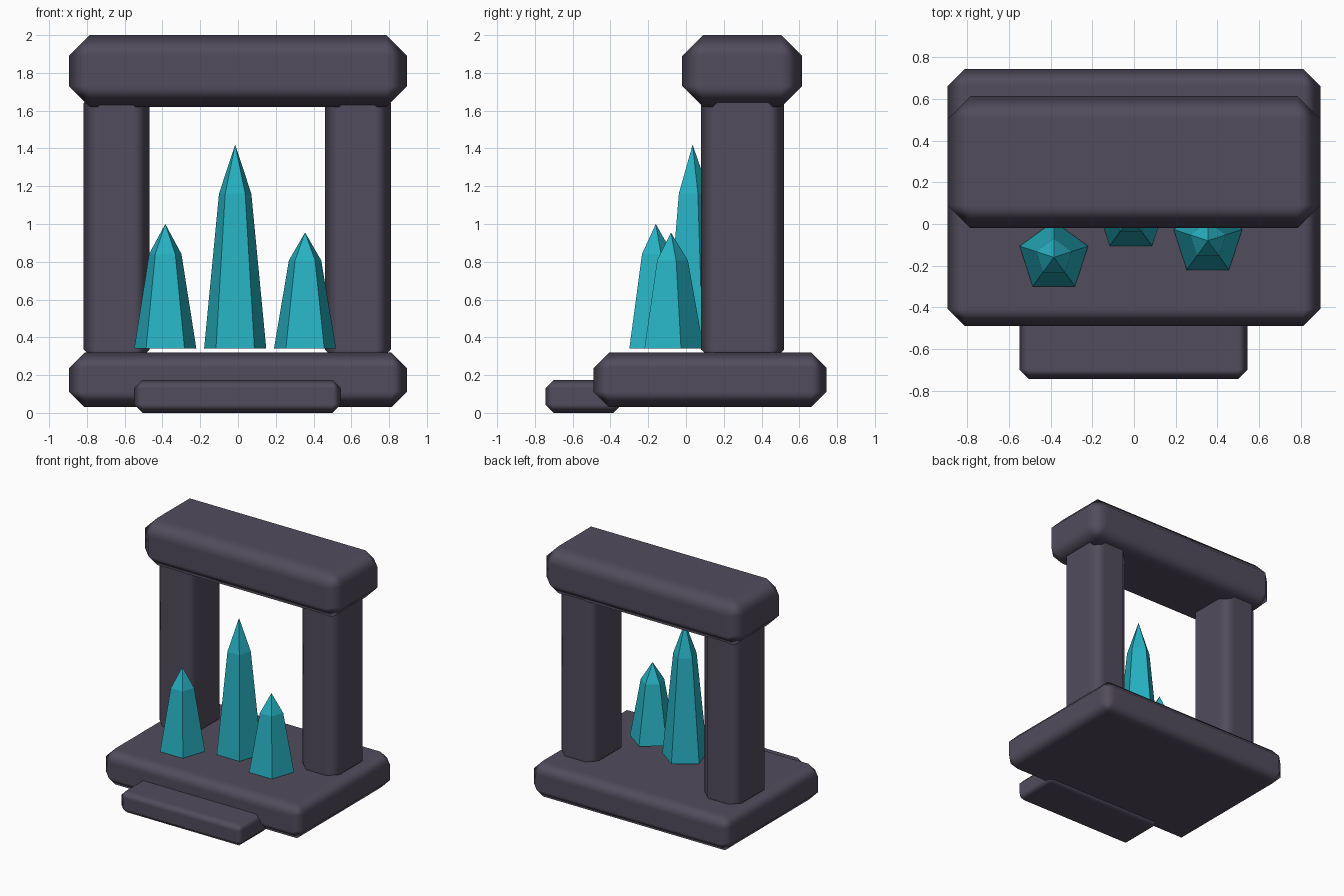
import bpy
import bmesh
from math import pi, sin, cos

if "Cube" in bpy.data.objects:
    bpy.data.objects.remove(bpy.data.objects["Cube"], do_unlink=True)


def make_material(name, rgb):
    mat = bpy.data.materials.new(name)
    mat.use_nodes = True
    colour = (*rgb, 1.0)
    mat.diffuse_color = colour
    mat.node_tree.nodes["Principled BSDF"].inputs["Base Color"].default_value = colour
    return mat


def add_object(name, bm, mat, smooth):
    bmesh.ops.recalc_face_normals(bm, faces=bm.faces)
    for face in bm.faces:
        face.smooth = smooth
    mesh = bpy.data.meshes.new(name)
    bm.to_mesh(mesh)
    bm.free()
    mesh.materials.append(mat)
    obj = bpy.data.objects.new(name, mesh)
    bpy.context.collection.objects.link(obj)
    return obj


def stone_block(name, x, y, z, bevel):
    """Chamfered block filling the given (min, max) ranges."""
    bm = bmesh.new()
    bmesh.ops.create_cube(bm, size=1)
    for v in bm.verts:
        v.co = [lo + (c + 0.5) * (hi - lo) for c, (lo, hi) in zip(v.co, (x, y, z))]
    obj = add_object(name, bm, stone, True)
    mod = obj.modifiers.new("Chamfer", "BEVEL")
    mod.width = bevel
    mod.segments = 1
    mod.harden_normals = True
    return obj


def crystal(name, x, y, tip):
    """Five-sided shard: tapering shaft with a pointed cap."""
    foot, sides = 0.34, 5
    shoulder = foot + 0.76 * (tip - foot)
    bm = bmesh.new()
    rings = []
    for radius, z in ((0.173, foot), (0.09, shoulder)):
        angles = [pi / 2 + 2 * pi * i / sides for i in range(sides)]
        rings.append([bm.verts.new((x + radius * cos(a), y + radius * sin(a), z))
                      for a in angles])
    low, high = rings
    apex = bm.verts.new((x, y, tip))
    bm.faces.new(low)
    for i in range(sides):
        j = (i + 1) % sides
        bm.faces.new((low[i], low[j], high[j], high[i]))
        bm.faces.new((high[i], high[j], apex))
    return add_object(name, bm, teal, False)


stone = make_material("dark stone", (0.084, 0.072, 0.108))
teal = make_material("teal crystal", (0.02, 0.44, 0.54))

# Stone frame
stone_block("base_slab", (-0.895, 0.895), (-0.49, 0.745), (0.03, 0.32), 0.083)
stone_block("front_step", (-0.55, 0.545), (-0.745, -0.34), (0.0, 0.175), 0.045)
stone_block("lintel", (-0.895, 0.895), (-0.02, 0.615), (1.62, 2.0), 0.11)
for side, centre in (("right", -0.643), ("left", 0.635)):
    stone_block(side + "_pillar", (centre - 0.174, centre + 0.174),
                (0.08, 0.52), (0.25, 1.725), 0.085)

# Crystals
crystal("right_crystal", -0.385, -0.16, 1.0)
crystal("middle_crystal", -0.015, 0.035, 1.42)
crystal("left_crystal", 0.355, -0.08, 0.955)
